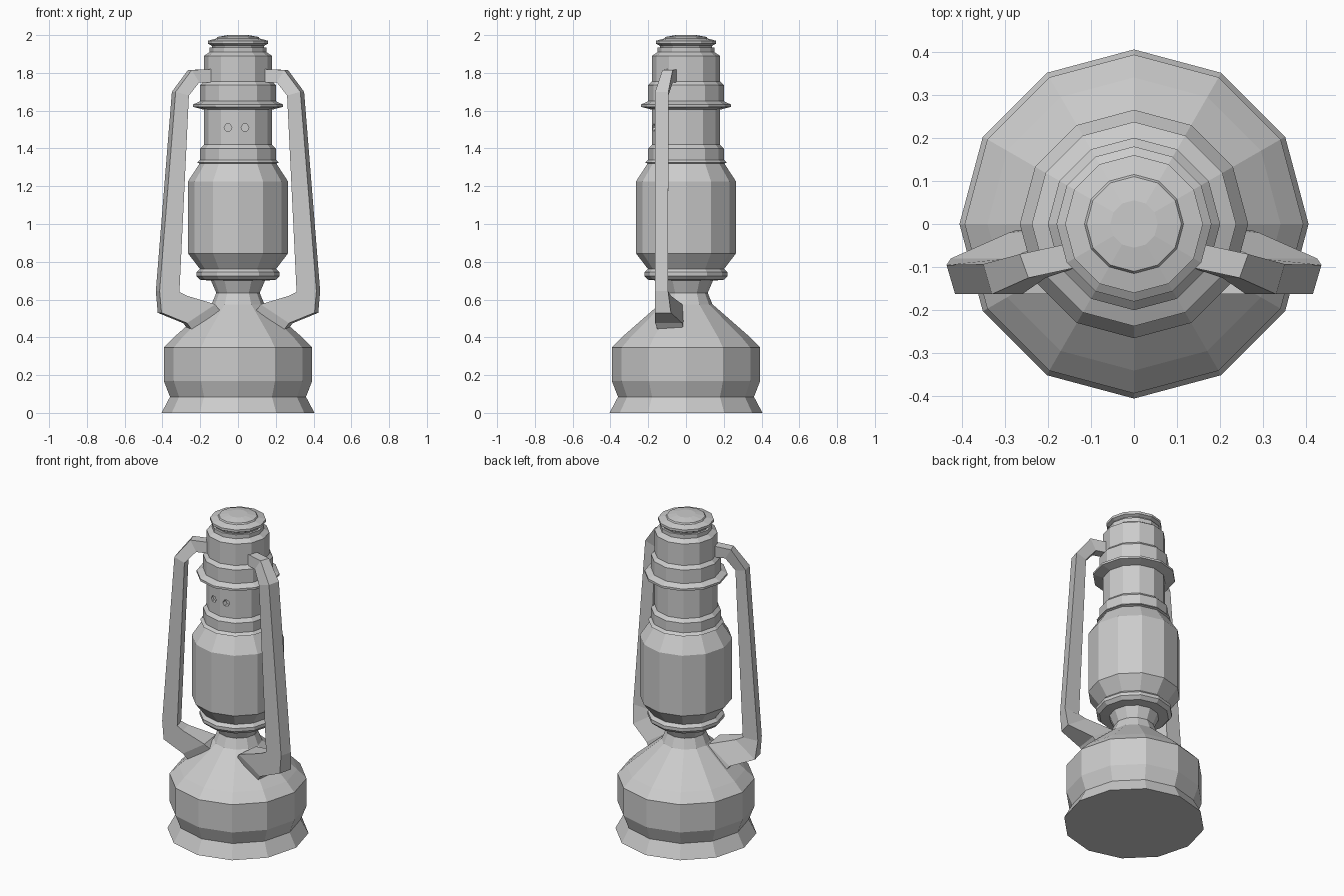
import bpy, bmesh
from math import cos, sin, pi

cube = bpy.data.objects.get("Cube")
if cube:
    bpy.data.objects.remove(cube, do_unlink=True)

SIDES = 12

metal = bpy.data.materials.new("light_grey")
metal.use_nodes = True
GREY = (0.6, 0.6, 0.6, 1)
metal.diffuse_color = GREY
metal.node_tree.nodes["Principled BSDF"].inputs["Base Color"].default_value = GREY


def finish(name, bm):
    bmesh.ops.recalc_face_normals(bm, faces=bm.faces)
    mesh = bpy.data.meshes.new(name)
    bm.to_mesh(mesh)
    bm.free()
    mesh.materials.append(metal)
    obj = bpy.data.objects.new(name, mesh)
    bpy.context.collection.objects.link(obj)
    return obj


def loft(name, rings):
    """Skin closed rings of points and cap both ends."""
    bm = bmesh.new()
    loops = [[bm.verts.new(p) for p in ring] for ring in rings]
    for a, b in zip(loops, loops[1:]):
        n = len(a)
        for i in range(n):
            j = (i + 1) % n
            bm.faces.new((a[i], a[j], b[j], b[i]))
    bm.faces.new(loops[0])
    bm.faces.new(loops[-1])
    return finish(name, bm)


def turned(name, profile):
    """Twelve-sided turned part from (radius, height) pairs."""
    angles = [2 * pi * i / SIDES for i in range(SIDES)]
    return loft(name, [[(r * cos(a), r * sin(a), z) for a in angles]
                       for r, z in profile])


# Fuel tank with flared foot, shoulder and neck
turned("fuel_tank", [(.405, 0), (.36, .085), (.393, .17), (.393, .345),
                     (.34, .40), (.14, .575), (.115, .635), (.145, .705)])

# Burner collar under the globe
turned("burner_collar", [(.145, .70), (.2, .705), (.22, .725),
                         (.22, .745), (.2, .765)])

# Globe
turned("globe", [(.2, .76), (.265, .845), (.265, 1.225), (.2, 1.325)])

# Chimney with lower lip and wide rim
turned("chimney_collar", [(.2, 1.32), (.217, 1.325), (.2, 1.34),
                          (.2, 1.40), (.18, 1.42)])
chimney = turned("chimney", [(.18, 1.415), (.18, 1.61)])
turned("chimney_rim", [(.18, 1.605), (.237, 1.62), (.237, 1.633), (.2, 1.65),
                       (.2, 1.735), (.18, 1.755)])
turned("chimney_top", [(.18, 1.75), (.18, 1.89), (.15, 1.91), (.15, 1.935)])

# Domed cap
turned("cap", [(.135, 1.93), (.14, 1.945), (.16, 1.955), (.16, 1.97),
               (.115, 1.982), (.11, 1.99), (.055, 2.0)])

# Two small vent holes in the front of the chimney
for side, x in (("right", -.053), ("left", .037)):
    hole = loft(side + "_vent_cutter",
                [[(x + .021 * cos(i * pi / 3), y, 1.51 + .021 * sin(i * pi / 3))
                  for i in range(6)] for y in (-.25, -.145)])
    hole.hide_render = True
    hole.hide_set(True)
    cut = chimney.modifiers.new(side + "_vent", 'BOOLEAN')
    cut.operation = 'DIFFERENCE'
    cut.object = hole
    cut.solver = 'EXACT'

# Side handles: outer x, z, inner x, z, front y, back y at each bend
BENDS = [(.15, 1.82, .15, 1.75, -.10, -.045),
         (.265, 1.815, .225, 1.75, -.125, -.07),
         (.35, 1.70, .28, 1.68, -.163, -.093),
         (.435, .645, .33, .64, -.163, -.095),
         (.425, .53, .29, .62, -.163, -.08),
         (.29, .475, .14, .575, -.163, -.02),
         (.22, .38, .10, .52, -.13, 0)]
SKEW = .02


def handle(name, side):
    rings = []
    for ox, oz, ix, iz, front, back in BENDS:
        rings.append([(side * (ox - SKEW), front, oz), (side * ox, back, oz),
                      (side * ix, back, iz), (side * (ix - SKEW), front, iz)])
    return loft(name, rings)


handle("left_handle", 1)
handle("right_handle", -1)
